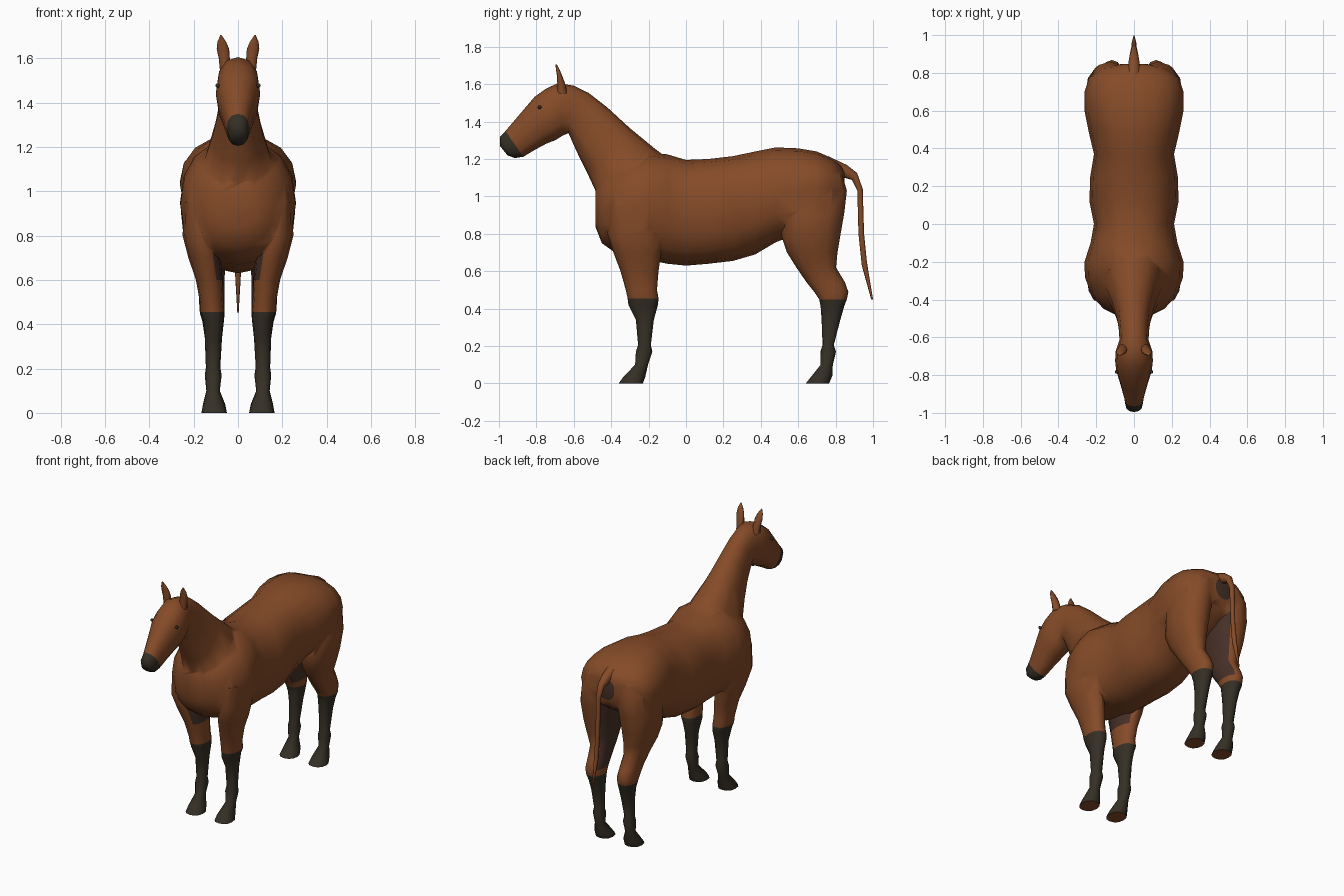
import bpy, bmesh, math
from mathutils import Vector


def material(name, rgb):
    m = bpy.data.materials.new(name)
    m.diffuse_color = (*rgb, 1)
    return m


COAT, DARK, SKIN = 0, 1, 2
MATS = [material("chestnut_coat", (0.235, 0.070, 0.021)),
        material("dark_points", (0.036, 0.029, 0.019)),
        material("dark_skin", (0.060, 0.029, 0.020))]


def spow(v, p):
    return math.copysign(abs(v) ** p, v)


def loft(name, rings, sides, rule=None, p=0.88):
    """Skin rings given as (y1, z1, y2, z2, half_width, centre_x)."""
    bm = bmesh.new()
    loops = []
    for y1, z1, y2, z2, w, cx in rings:
        a, b = Vector((cx, y1, z1)), Vector((cx, y2, z2))
        mid, half = (a + b) / 2, (a - b) / 2
        loop = []
        for i in range(sides):
            t = math.tau * i / sides
            c, s = math.cos(t), math.sin(t)
            c, s = (0 if abs(v) < 1e-6 else spow(v, p) for v in (c, s))
            loop.append(bm.verts.new(mid + half * c + Vector((w * s, 0, 0))))
        loops.append(loop)
    segment = {}
    for k, (lo, hi) in enumerate(zip(loops, loops[1:])):
        for i in range(sides):
            j = (i + 1) % sides
            segment[bm.faces.new((lo[i], lo[j], hi[j], hi[i]))] = k
    segment[bm.faces.new(loops[0][::-1])] = -1
    segment[bm.faces.new(loops[-1])] = len(rings) - 1
    bmesh.ops.recalc_face_normals(bm, faces=bm.faces[:])
    for f in bm.faces:
        f.smooth = True
        if rule:
            f.material_index = rule(segment[f], f.normal, f.calc_center_median())
    me = bpy.data.meshes.new(name)
    bm.to_mesh(me)
    bm.free()
    for m in MATS:
        me.materials.append(m)
    ob = bpy.data.objects.new(name, me)
    bpy.context.collection.objects.link(ob)
    return ob


def smooth(ob, angle=65):
    bpy.ops.object.select_all(action='DESELECT')
    ob.select_set(True)
    bpy.context.view_layer.objects.active = ob
    bpy.ops.object.shade_smooth_by_angle(angle=math.radians(angle))


# Barrel, chest and rump: y, top, bottom, half width
trunk = [(-.485, 1.05, .84, .09), (-.45, 1.10, .75, .16), (-.38, 1.17, .70, .225),
         (-.28, 1.21, .67, .26), (-.20, 1.235, .66, .262), (-.10, 1.225, .64, .23),
         (0, 1.195, .63, .212), (.12, 1.20, .64, .236), (.25, 1.215, .655, .232),
         (.37, 1.24, .69, .212), (.48, 1.262, .755, .238), (.60, 1.257, .80, .262),
         (.70, 1.24, .85, .262), (.78, 1.205, .90, .235), (.83, 1.165, .94, .165),
         (.848, 1.13, .99, .06)]
body = loft("body", [(y, t, y, b, w, 0) for y, t, b, w in trunk], 16,
            lambda k, n, c: SKIN if k == len(trunk) - 1 else COAT)

# Neck running on into the head, with a dark muzzle
neck = [(-.08, 1.19, -.41, .86, .15), (-.17, 1.258, -.484, 1.03, .15),
        (-.30, 1.365, -.53, 1.13, .115), (-.42, 1.475, -.575, 1.22, .09),
        (-.52, 1.553, -.607, 1.29, .08), (-.60, 1.592, -.628, 1.338, .077),
        (-.685, 1.606, -.66, 1.325, .097), (-.75, 1.575, -.70, 1.30, .10),
        (-.81, 1.532, -.745, 1.283, .094), (-.88, 1.45, -.81, 1.248, .073),
        (-.965, 1.35, -.87, 1.212, .052), (-.995, 1.318, -.915, 1.205, .046),
        (-.995, 1.27, -.955, 1.22, .032)]
head_neck = loft("head_and_neck", [(*r, 0) for r in neck], 12,
                 lambda k, n, c: DARK if k >= len(neck) - 3 else COAT)

# Legs: z, front y, back y, inner x, outer x
fore = [(0, -.36, -.23, .05, .165), (.035, -.335, -.218, .058, .158),
        (.10, -.272, -.203, .082, .143), (.17, -.268, -.18, .074, .15),
        (.205, -.256, -.188, .08, .145), (.34, -.268, -.172, .072, .15),
        (.42, -.308, -.15, .064, .158), (.455, -.312, -.147, .062, .172),
        (.50, -.322, -.155, .066, .172), (.60, -.35, -.147, .07, .19),
        (.70, -.388, -.132, .078, .224), (.80, -.42, -.125, .09, .25),
        (.95, -.41, -.16, .11, .245)]
hind = [(0, .64, .765, .05, .165), (.04, .672, .782, .058, .158),
        (.10, .72, .785, .082, .143), (.17, .718, .802, .074, .15),
        (.205, .73, .79, .08, .145), (.34, .725, .825, .072, .15),
        (.41, .72, .845, .064, .16), (.45, .712, .86, .06, .172),
        (.49, .685, .868, .06, .175), (.54, .645, .85, .062, .176),
        (.62, .59, .802, .06, .19), (.70, .54, .81, .052, .22),
        (.79, .51, .825, .04, .245), (.91, .52, .846, .026, .258),
        (1.03, .55, .86, .022, .235), (1.12, .61, .835, .04, .19)]

limbs = [head_neck]
for label, rows, skin_low in (("front_leg", fore, .62), ("hind_leg", hind, .50)):
    for side in (-1, 1):
        def leg_rule(k, n, c, side=side, skin_low=skin_low):
            if k < 0:
                return COAT          # sole
            if c.z < .452:
                return DARK          # stocking and hoof
            return SKIN if n.x * side < -.75 and c.z > skin_low else COAT
        limbs.append(loft(label, [(f, z, b, z, (o - i) / 2, side * (o + i) / 2)
                                  for z, f, b, i, o in rows], 12, leg_rule))

# Fuse trunk, neck and legs into one skin
bpy.context.view_layer.objects.active = body
for part in limbs:
    mod = body.modifiers.new("fuse", 'BOOLEAN')
    mod.operation = 'UNION'
    mod.solver = 'EXACT'
    mod.object = part
    bpy.ops.object.modifier_apply(modifier=mod.name)
    bpy.data.objects.remove(part)
bm = bmesh.new()
bm.from_mesh(body.data)
bmesh.ops.remove_doubles(bm, verts=bm.verts[:], dist=.006)
bm.to_mesh(body.data)
bm.free()
smooth(body)

# Tail
tail = [(.76, 1.215, .80, 1.12, .035), (.86, 1.168, .845, 1.10, .03),
        (.915, 1.125, .888, 1.088, .022), (.945, 1.04, .916, 1.03, .016),
        (.952, .80, .922, .80, .012), (.967, .65, .94, .63, .014),
        (1.0, .45, .99, .45, .003)]
smooth(loft("tail", [(*r, 0) for r in tail], 8))

# Ears and eyes
ear = [(-.69, 1.55, -.635, 1.55, .024, .058), (-.688, 1.60, -.645, 1.60, .025, .062),
       (-.69, 1.645, -.66, 1.64, .028, .068), (-.695, 1.675, -.673, 1.672, .02, .073),
       (-.698, 1.705, -.69, 1.705, .003, .077)]
for side in (-1, 1):
    smooth(loft("ear", [(*r[:5], side * r[5]) for r in ear], 8))
    eye = [(-.783 - r, 1.477, -.783 + r, 1.477, .0001, 0) for r in (.004,)]
    bpy.ops.mesh.primitive_uv_sphere_add(segments=10, ring_count=6, radius=.01,
                                         location=(side * .092, -.783, 1.477))
    ob = bpy.context.object
    ob.name = "eye"
    ob.data.materials.append(MATS[DARK])
    smooth(ob)
